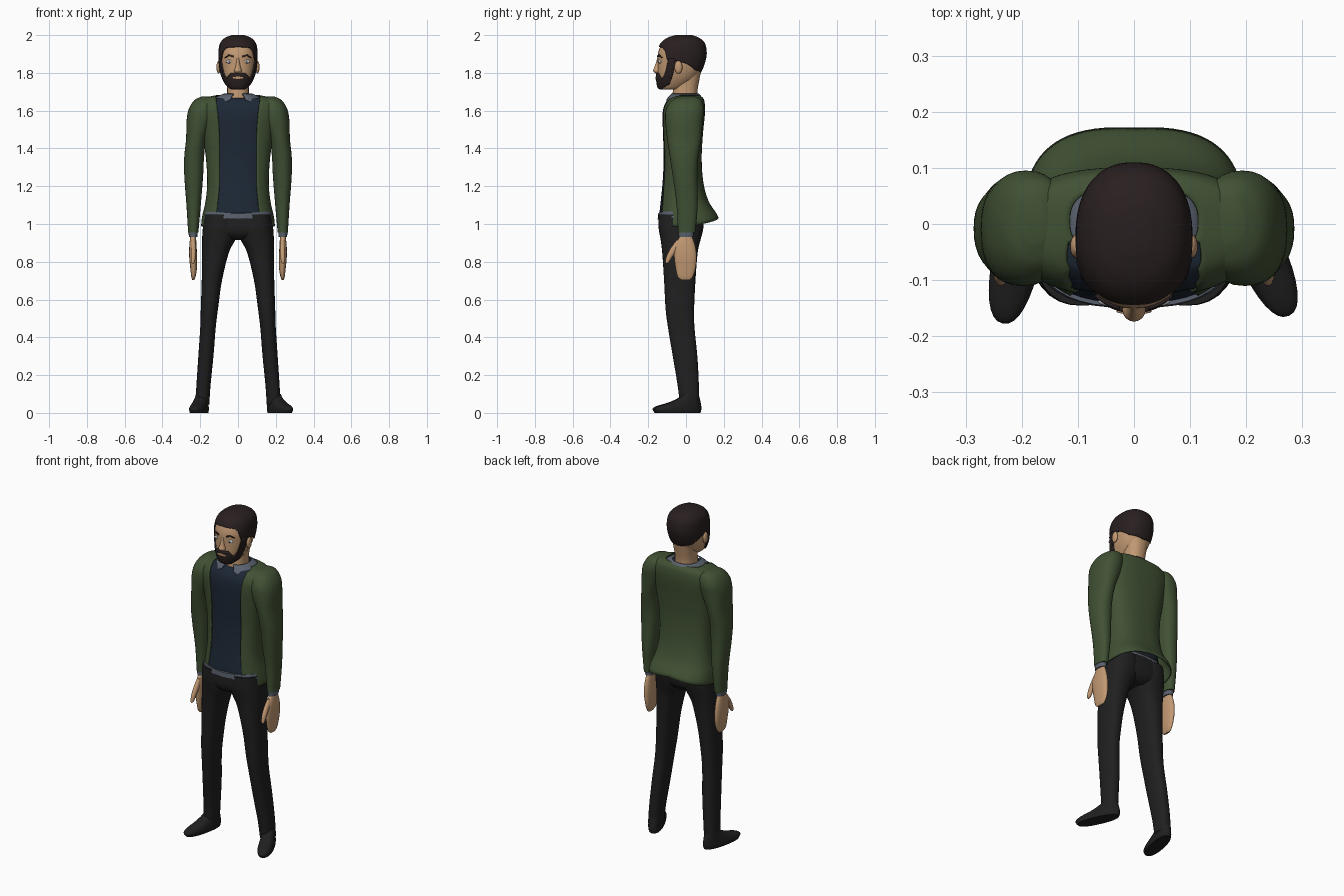
import bpy, bmesh
from math import sin, cos, pi, asin, radians, degrees
from mathutils import Matrix

if "Cube" in bpy.data.objects:
    bpy.data.objects.remove(bpy.data.objects["Cube"])


def material(name, rgb):
    m = bpy.data.materials.new(name)
    m.diffuse_color = (*rgb, 1)
    m.use_nodes = True
    m.node_tree.nodes["Principled BSDF"].inputs["Base Color"].default_value = m.diffuse_color
    return m


GREEN = material("green", (.052, .082, .034))
NAVY = material("navy", (.012, .021, .036))
BLACK = material("black", (.014, .014, .015))
SKIN = material("skin", (.54, .32, .17))
HAIR = material("dark_brown", (.022, .014, .014))
GREY = material("grey", (.10, .12, .155))
WHITE = material("white", (.7, .7, .7))


def table(pairs):
    """Piecewise linear function through (x, y) pairs."""
    def f(x):
        if x <= pairs[0][0]:
            return pairs[0][1]
        for (xa, ya), (xb, yb) in zip(pairs, pairs[1:]):
            if x <= xb:
                return ya + (yb - ya) * (x - xa) / (xb - xa)
        return pairs[-1][1]
    return f


def spline(rings, t):
    """Smooth cross-section (z, x0, x1, y0, y1) at ring parameter t."""
    n = len(rings)
    i = min(int(t), n - 2)
    u = t - i
    p0, p1, p2, p3 = (rings[max(0, min(n - 1, k))] for k in range(i - 1, i + 3))
    return [b + .5 * u * (c - a + u * (2*a - 5*b + 4*c - d + u * (3*(b - c) + d - a)))
            for a, b, c, d in zip(p0, p1, p2, p3)]


def find_t(rings, z):
    lo, hi = 0, len(rings) - 1
    for _ in range(22):
        mid = (lo + hi) / 2
        lo, hi = (mid, hi) if spline(rings, mid)[0] < z else (lo, mid)
    return lo


def skin(name, rings, mat, low=None, high=None, span=(0, 360), e=2.3, nu=32, nv=None,
         caps=(True, True), thick=0, matrix=None):
    """Surface round stacked rings; angle 0 is the front. low/high trim it by angle, span by height."""
    rings = sorted(rings)
    nv = nv or 4 * (len(rings) - 1)
    closed = span == (0, 360)
    bm = bmesh.new()
    grid = []
    cols = nu if closed else nu + 1
    for j in range(nv + 1):
        row = []
        for i in range(cols):
            s = span(rings[0][0]) if callable(span) else span
            a = s[0] + (s[1] - s[0]) * i / nu
            dev = abs((a + 180) % 360 - 180)
            t0 = find_t(rings, low(dev)) if low else 0
            t1 = find_t(rings, high(dev)) if high else len(rings) - 1
            z, x0, x1, y0, y1 = spline(rings, t0 + (t1 - t0) * j / nv)
            if callable(span):
                s = span(z)
                a = s[0] + (s[1] - s[0]) * i / nu
            sx, cy = sin(radians(a)), -cos(radians(a))
            px = (x0 + x1) / 2 + (x1 - x0) / 2 * abs(sx) ** (2 / e) * (1 if sx > 0 else -1)
            py = (y0 + y1) / 2 + (y1 - y0) / 2 * abs(cy) ** (2 / e) * (1 if cy > 0 else -1)
            row.append(bm.verts.new((px, py, z)))
        grid.append(row)
    for j in range(nv):
        for i in range(nu):
            k = (i + 1) % cols
            bm.faces.new((grid[j][i], grid[j][k], grid[j + 1][k], grid[j + 1][i]))
    if closed and caps[0]:
        bm.faces.new(grid[0][::-1])
    if closed and caps[1]:
        bm.faces.new(grid[-1])
    return finish(name, bm, mat, thick, matrix)


def finish(name, bm, mat, thick=0, matrix=None):
    if matrix:
        bm.transform(matrix)
    me = bpy.data.meshes.new(name)
    bm.to_mesh(me)
    bm.free()
    me.materials.append(mat)
    ob = bpy.data.objects.new(name, me)
    bpy.context.collection.objects.link(ob)
    if thick:
        mod = ob.modifiers.new("thickness", 'SOLIDIFY')
        mod.thickness, mod.offset = thick, -1
    bpy.ops.object.select_all(action='DESELECT')
    bpy.context.view_layer.objects.active = ob
    ob.select_set(True)
    bpy.ops.object.shade_smooth_by_angle(angle=radians(50))
    return ob


def ball(name, loc, size, mat):
    bm = bmesh.new()
    bmesh.ops.create_uvsphere(bm, u_segments=16, v_segments=10, radius=1)
    return finish(name, bm, mat, 0, Matrix.Translation(loc) @ Matrix.Diagonal((*size, 1)))


def sym(rows):
    return [(z, -r, r, y0, y1) for z, r, y0, y1 in rows]


def flip(rows, s):
    return rows if s > 0 else [(z, -x1, -x0, y0, y1) for z, x0, x1, y0, y1 in rows]


def grow(rows, d):
    return [(z, x0 - d, x1 + d, y0 - d, y1 + d) for z, x0, x1, y0, y1 in rows]


# Jacket, open at the front with a flared hem
coat = [(.97, .197, -.15, .185), (1.04, .19, -.148, .17), (1.12, .172, -.14, .12),
        (1.22, .163, -.13, .092), (1.35, .17, -.124, .083), (1.48, .19, -.128, .09),
        (1.58, .212, -.13, .10), (1.63, .212, -.12, .10), (1.665, .18, -.095, .092),
        (1.682, .115, -.06, .07)]
half_x = table([r[:2] for r in coat])
opening = table([(.98, .14), (1.05, .115), (1.2, .1), (1.5, .1), (1.62, .11), (1.68, .115)])


def coat_span(z):
    a = degrees(asin(min(.93, opening(z) / half_x(z)) ** 1.3))
    return a, 360 - a


skin("jacket", sym(coat), GREEN, low=table([(30, .98), (90, .99), (180, 1.035)]),
     span=coat_span, e=2.6, nu=56, thick=.006)

# Shirt, its hem and the collar
shirt = sym([(z, r - .015, y0 + .006, min(y1 - .015, .08)) for z, r, y0, y1 in coat])
skin("shirt", shirt, NAVY, low=lambda a: 1.04, high=lambda a: 1.668, e=2.6, nu=40)
skin("shirt_hem", grow(shirt, .007), GREY, low=table([(0, 1.025), (40, 1.035)]),
     high=table([(0, 1.055), (40, 1.065)]), e=2.6, nu=40, nv=3)
skin("collar", sym([(1.62, .125, -.13, .085), (1.668, .118, -.10, .084), (1.69, .075, -.078, .068)]),
     GREY, low=table([(15, 1.66), (45, 1.632), (70, 1.645)]), span=(15, 345), nu=40, thick=.006)

# Neck and head
skin("neck", sym([(1.63, .062, -.075, .06), (1.70, .057, -.07, .06), (1.76, .06, -.06, .07),
                  (1.84, .07, -.05, .085)]), SKIN)
head = sym([(1.712, .035, -.13, -.05), (1.722, .05, -.143, -.01), (1.76, .073, -.15, .045),
            (1.80, .088, -.15, .075), (1.85, .096, -.15, .095), (1.90, .098, -.149, .104),
            (1.95, .09, -.13, .095), (1.98, .064, -.095, .066), (1.995, .025, -.05, .025)])
skin("head", head, SKIN, nu=40)
scalp = [(z + .005, *r) for z, *r in grow(head, .006)]
skin("hair", scalp, HAIR, low=table([(0, 1.94), (38, 1.935), (52, 1.91), (58, 1.865), (85, 1.86),
                                     (100, 1.85), (130, 1.815), (180, 1.80)]),
     nu=72, nv=20, caps=(False, True), thick=.012)
skin("beard", grow(head, .008), HAIR, low=table([(0, 1.712), (50, 1.712), (78, 1.74)]),
     high=table([(0, 1.797), (20, 1.80), (32, 1.785), (45, 1.765), (54, 1.79), (62, 1.875)]),
     span=(-78, 78), nu=52, nv=12, thick=.012)
skin("lips", grow(head, .011), SKIN, low=table([(0, 1.766), (17, 1.772)]),
     high=table([(0, 1.782), (17, 1.776)]), span=(-17, 17), nu=10, nv=4, thick=.008)
skin("nose", sym([(1.797, .012, -.16, -.13), (1.81, .021, -.174, -.13), (1.83, .014, -.168, -.13),
                  (1.86, .009, -.157, -.13), (1.89, .007, -.15, -.13)]), SKIN, nu=16, e=2)

for s, side in ((1, "right"), (-1, "left")):
    # Facial features
    ball(side + "_eye", (s * .046, -.138, 1.86), (.018, .008, .010), WHITE)
    ball(side + "_pupil", (s * .046, -.143, 1.86), (.006, .004, .007), GREY)
    ball(side + "_ear", (s * .103, -.04, 1.83), (.011, .021, .034), SKIN)
    skin(side + "_eyebrow", grow(head, .005), HAIR, low=table([(12, 1.883), (25, 1.89), (40, 1.878)]),
         high=table([(12, 1.892), (25, 1.898), (40, 1.882)]),
         span=(12, 40) if s > 0 else (-40, -12), nu=8, nv=2, thick=.006)

    # Sleeve, cuff, hand and thumb
    skin(side + "_sleeve", flip([
        (1.674, .155, .195, -.03, .05), (1.655, .12, .232, -.075, .08), (1.61, .12, .26, -.105, .095),
        (1.55, .13, .272, -.11, .09), (1.45, .168, .275, -.10, .08), (1.35, .18, .285, -.085, .065),
        (1.25, .185, .284, -.07, .06), (1.1, .197, .273, -.05, .062), (.955, .21, .264, -.042, .05)], s),
         GREEN)
    skin(side + "_cuff", flip([(.93, .215, .26, -.038, .038), (.965, .213, .262, -.04, .042)], s), GREY)
    skin(side + "_hand", flip([
        (.94, .223, .252, -.03, .03), (.88, .219, .258, -.06, .05), (.82, .217, .258, -.062, .056),
        (.76, .218, .252, -.054, .05), (.72, .225, .247, -.044, .036), (.703, .232, .242, -.025, .02)], s),
         SKIN, nu=24)
    skin(side + "_thumb", flip([
        (.915, .226, .246, -.05, -.02), (.87, .222, .25, -.083, -.04), (.83, .224, .25, -.103, -.068),
        (.80, .228, .248, -.11, -.088), (.79, .235, .243, -.107, -.098)], s), SKIN, nu=14, e=2)

    # Trouser leg and shoe; the right shoe turns out further
    skin(side + "_trouser_leg", flip([
        (1.05, 0, .18, -.145, .09), (.98, 0, .186, -.145, .092), (.92, .012, .19, -.135, .078),
        (.85, .048, .19, -.126, .062), (.7, .085, .192, -.116, .05), (.55, .106, .197, -.108, .043),
        (.45, .118, .2, -.095, .045), (.3, .13, .21, -.07, .06), (.15, .145, .22, -.045, .068),
        (.045, .152, .226, -.032, .068)], s), BLACK, e=2.4)
    turn = Matrix.Translation((s * .19, .03, 0)) @ Matrix.Rotation(radians(24 if s > 0 else -12), 4, 'Z')
    skin(side + "_shoe", sym([
        (0, .04, -.2, .048), (.02, .043, -.212, .053), (.036, .041, -.19, .052),
        (.055, .038, -.125, .048), (.08, .034, -.07, .042), (.1, .03, -.05, .036)]),
         BLACK, matrix=turn)

# Trouser seat
skin("trouser_seat", sym([(.915, .06, -.09, .05), (.935, .13, -.125, .075), (.98, .18, -.143, .092),
                          (1.08, .165, -.135, .085)]), BLACK, e=2.6)
